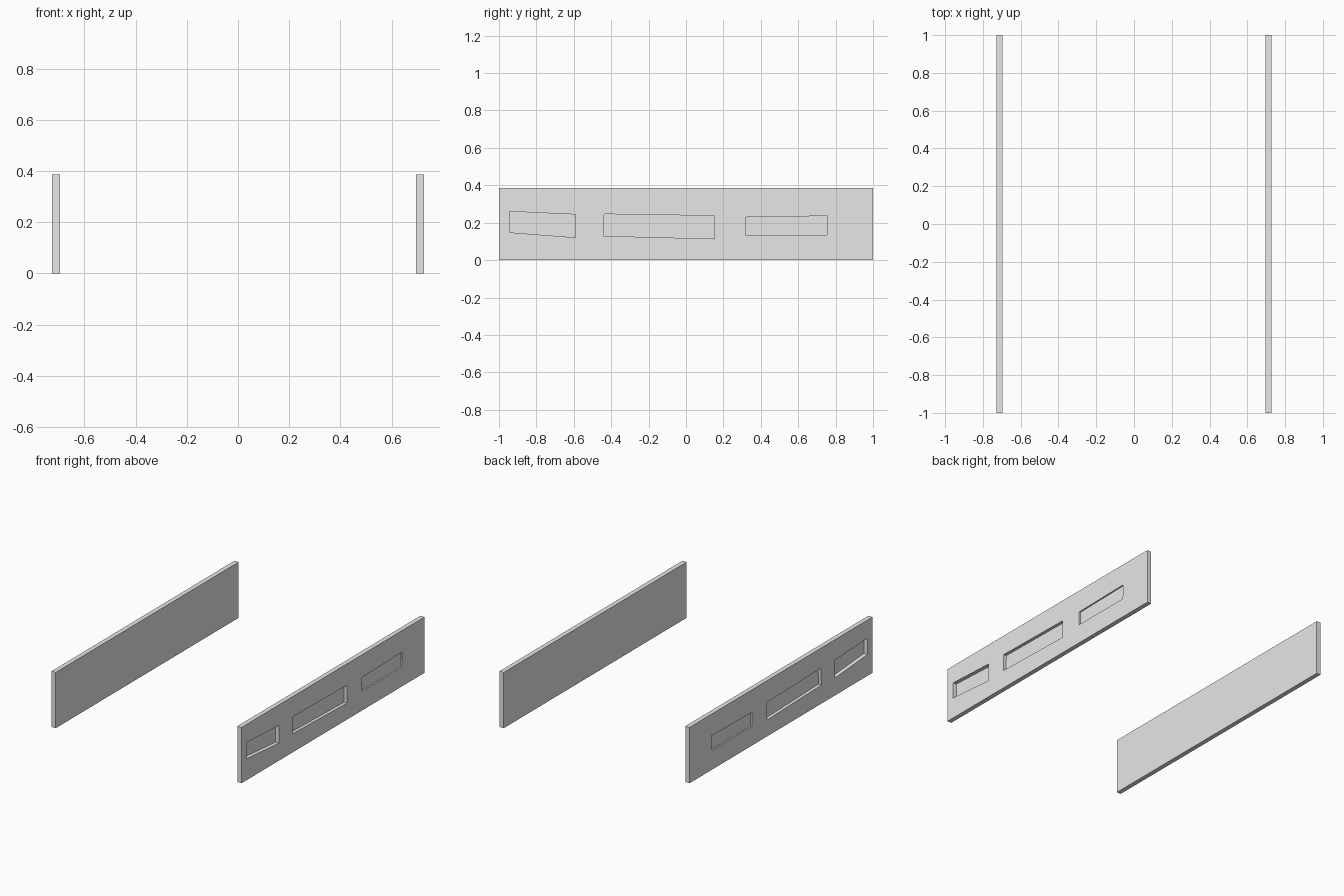
import bpy
import bmesh

cube = bpy.data.objects.get("Cube")
if cube:
    bpy.data.objects.remove(cube, do_unlink=True)

INNER, OUTER, HEIGHT = 0.695, 0.727, 0.386

grey = bpy.data.materials.new("light_grey")
grey.use_nodes = True
grey.diffuse_color = (0.8, 0.8, 0.8, 1)
grey.node_tree.nodes["Principled BSDF"].inputs["Base Color"].default_value = (0.8, 0.8, 0.8, 1)

# Recess outlines on the outer faces: depth, then (y, z) corners
RECESSES = [
    (0.027, [(-0.944, 0.148), (-0.591, 0.121), (-0.591, 0.244), (-0.944, 0.260)]),
    (0.022, [(-0.441, 0.129), (0.152, 0.114), (0.152, 0.237), (-0.437, 0.246)]),
    (0.010, [(0.317, 0.134), (0.753, 0.134), (0.757, 0.236), (0.317, 0.229)]),
]


def prism(name, outline, x0, x1):
    """Extrude a (y, z) outline along x from x0 to x1."""
    bm = bmesh.new()
    face = bm.faces.new([bm.verts.new((x0, y, z)) for y, z in outline])
    extruded = bmesh.ops.extrude_face_region(bm, geom=[face])["geom"]
    verts = [v for v in extruded if isinstance(v, bmesh.types.BMVert)]
    bmesh.ops.translate(bm, verts=verts, vec=(x1 - x0, 0, 0))
    bmesh.ops.recalc_face_normals(bm, faces=bm.faces)
    mesh = bpy.data.meshes.new(name)
    bm.to_mesh(mesh)
    bm.free()
    mesh.materials.append(grey)
    obj = bpy.data.objects.new(name, mesh)
    bpy.context.collection.objects.link(obj)
    return obj


# Two mirrored walls with recesses cut into their outer faces
for name, side in (("left_wall", 1), ("right_wall", -1)):
    wall = prism(name, [(-1, 0), (1, 0), (1, HEIGHT), (-1, HEIGHT)],
                 side * INNER, side * OUTER)
    for depth, outline in RECESSES:
        cutter = prism("recess_cutter", outline,
                       side * (OUTER - depth), side * (OUTER + 0.1))
        cutter.hide_render = True
        cut = wall.modifiers.new("recess", 'BOOLEAN')
        cut.operation = 'DIFFERENCE'
        cut.solver = 'EXACT'
        cut.object = cutter
        bpy.context.view_layer.objects.active = wall
        bpy.ops.object.modifier_apply(modifier=cut.name)
        bpy.data.objects.remove(cutter, do_unlink=True)
